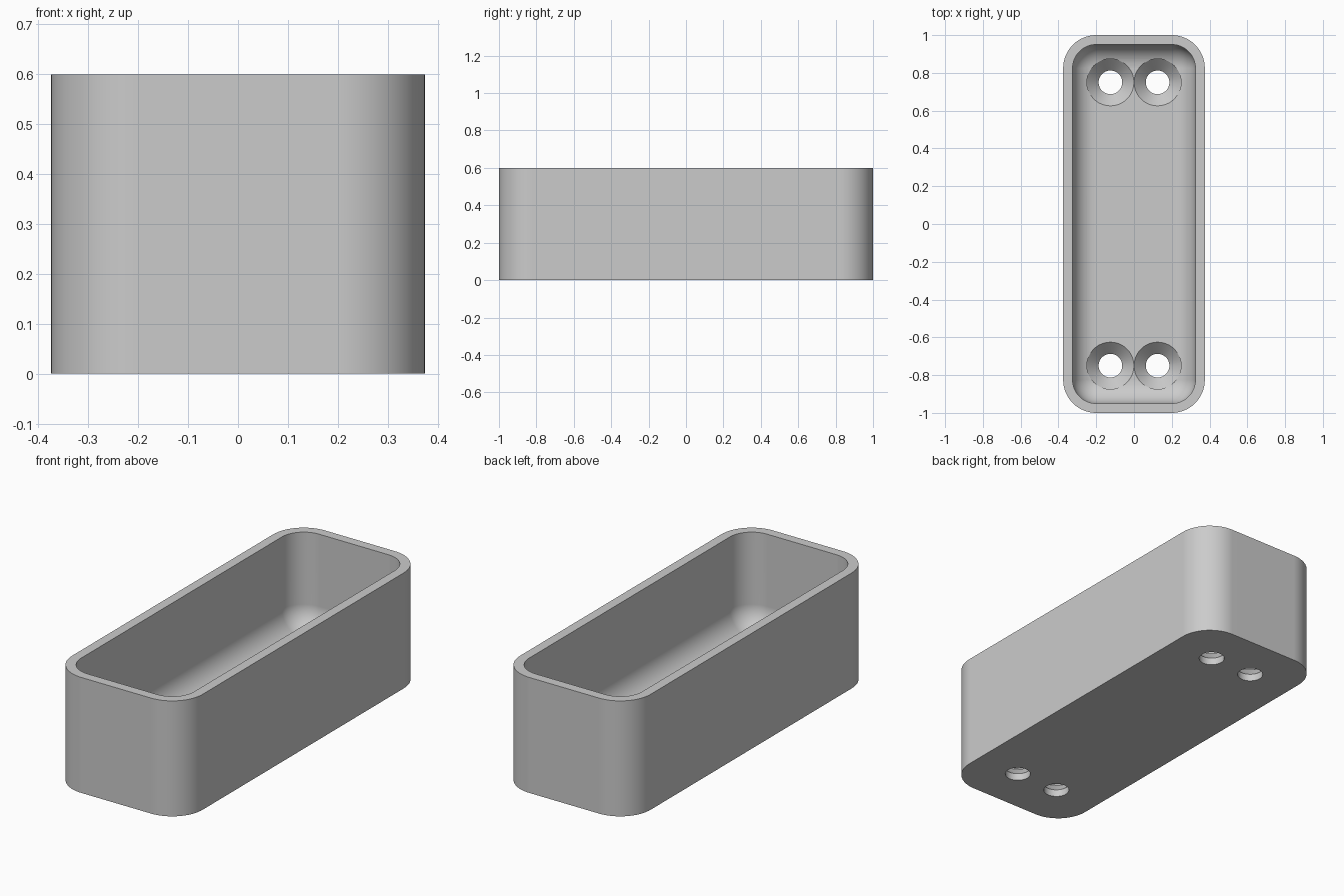
import bpy, bmesh, math

cube = bpy.data.objects.get("Cube")
if cube:
    bpy.data.objects.remove(cube, do_unlink=True)

HALF_X, HALF_Y, HEIGHT = 0.375, 1.0, 0.6
WALL, FLOOR = 0.05, 0.1
CORNER, FILLET = 0.175, 0.125
SEGS = 16

grey = bpy.data.materials.new("plain grey")
grey.use_nodes = True
colour = (0.6, 0.6, 0.6, 1)
grey.diffuse_color = colour
grey.node_tree.nodes["Principled BSDF"].inputs["Base Color"].default_value = colour


def ring(bm, inset, z):
    """Rounded rectangle, moved inward from the outer wall."""
    r = CORNER - inset
    verts = []
    for q, (sx, sy) in enumerate([(1, 1), (-1, 1), (-1, -1), (1, -1)]):
        cx, cy = sx * (HALF_X - CORNER), sy * (HALF_Y - CORNER)
        for i in range(SEGS + 1):
            a = (q + i / SEGS) * math.pi / 2
            verts.append(bm.verts.new((cx + r * math.cos(a), cy + r * math.sin(a), z)))
    return verts


def circle(bm, r, z, n=48):
    return [bm.verts.new((r * math.cos(2 * math.pi * i / n),
                          r * math.sin(2 * math.pi * i / n), z)) for i in range(n)]


def loft(bm, name, rings):
    """Skin the rings in order, cap both ends and make an object."""
    for a, b in zip(rings, rings[1:]):
        for i in range(len(a)):
            j = (i + 1) % len(a)
            bm.faces.new((a[i], a[j], b[j], b[i]))
    bm.faces.new(rings[0][::-1])
    bm.faces.new(rings[-1])
    bmesh.ops.remove_doubles(bm, verts=bm.verts, dist=1e-5)
    bmesh.ops.dissolve_degenerate(bm, edges=bm.edges, dist=1e-6)
    bmesh.ops.recalc_face_normals(bm, faces=bm.faces)
    mesh = bpy.data.meshes.new(name)
    bm.to_mesh(mesh)
    bm.free()
    mesh.materials.append(grey)
    obj = bpy.data.objects.new(name, mesh)
    bpy.context.collection.objects.link(obj)
    return obj


# Tray: outer wall, rim, inner wall and rounded floor edge
bm = bmesh.new()
levels = [(0, 0), (0, HEIGHT), (WALL, HEIGHT)]
for i in range(SEGS + 1):
    a = i / SEGS * math.pi / 2
    levels.append((WALL + FILLET * (1 - math.cos(a)), FLOOR + FILLET * (1 - math.sin(a))))
tray = loft(bm, "tray", [ring(bm, inset, z) for inset, z in levels])

bpy.ops.object.select_all(action="DESELECT")
bpy.context.view_layer.objects.active = tray
tray.select_set(True)

# Countersunk screw holes, a pair at each end
for x in (-0.125, 0.125):
    for y in (-0.75, 0.75):
        bm = bmesh.new()
        profile = [(0.0625, -0.1), (0.0625, 0.0375), (0.1245, FLOOR), (0.1245, 0.3)]
        cutter = loft(bm, "hole_cutter", [circle(bm, r, z) for r, z in profile])
        cutter.location = (x, y, 0)
        cutter.hide_render = True
        cut = tray.modifiers.new("hole", "BOOLEAN")
        cut.operation = "DIFFERENCE"
        cut.solver = "EXACT"
        cut.object = cutter
        bpy.context.view_layer.update()
        bpy.ops.object.modifier_apply(modifier=cut.name)
        bpy.data.objects.remove(cutter, do_unlink=True)

# Smooth curves, crisp rims
bpy.ops.object.shade_smooth_by_angle(angle=math.radians(25))
weighted = tray.modifiers.new("even shading", "WEIGHTED_NORMAL")
weighted.keep_sharp = True
